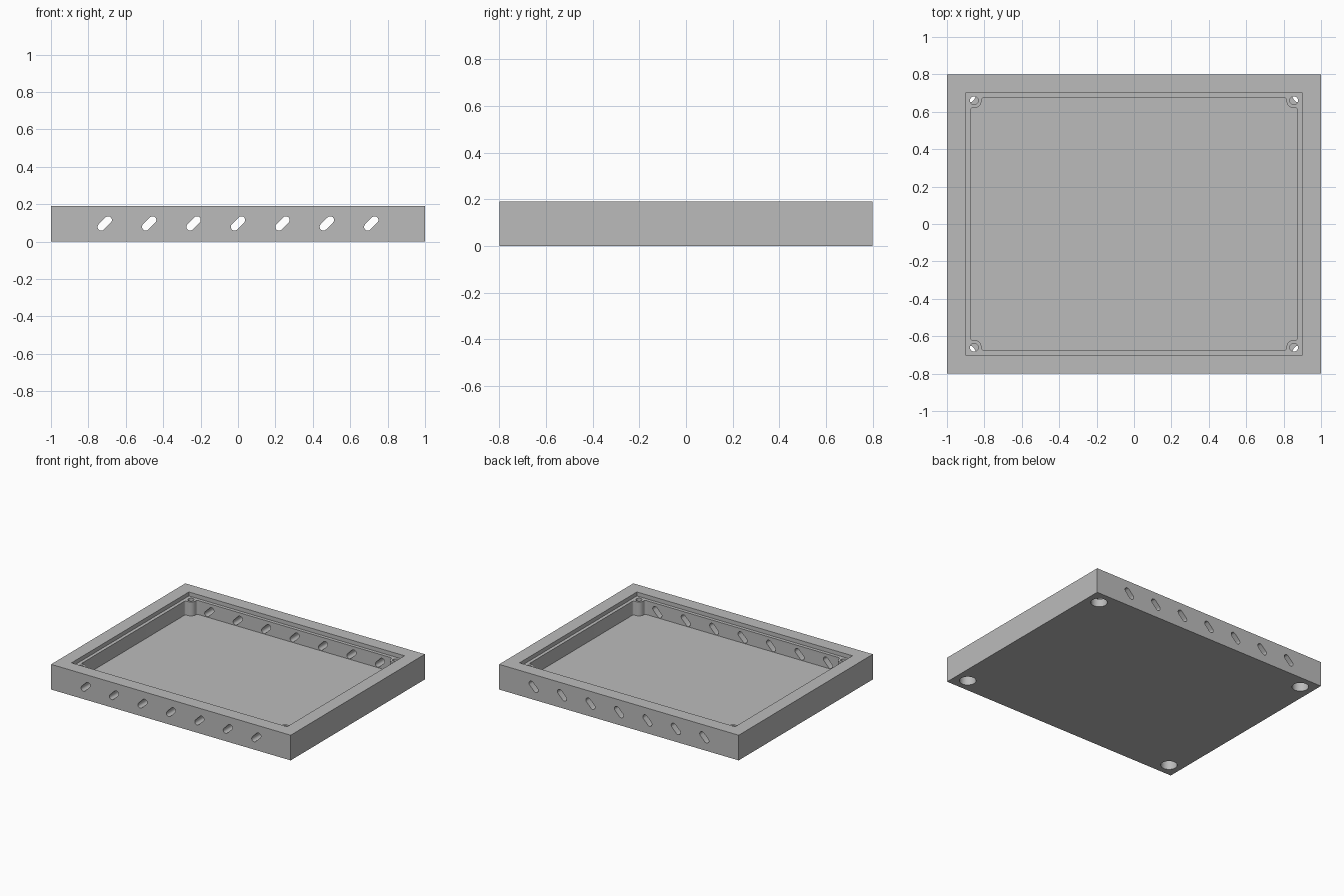
import bpy, bmesh
from math import sin, cos, pi, radians
from mathutils import Matrix, Vector

if "Cube" in bpy.data.objects:
    bpy.data.objects.remove(bpy.data.objects["Cube"])

HEIGHT, LEDGE, FLOOR = 0.19, 0.16, 0.055

grey = bpy.data.materials.new("plain grey")
grey.use_nodes = True
grey.diffuse_color = (0.5, 0.5, 0.5, 1)
grey.node_tree.nodes["Principled BSDF"].inputs["Base Color"].default_value = (0.5, 0.5, 0.5, 1)


def arc(cx, cy, r, start, end, steps):
    """Points along an arc, angles in degrees."""
    angles = [radians(start + (end - start) * i / steps) for i in range(steps + 1)]
    return [(cx + r * cos(a), cy + r * sin(a)) for a in angles]


def prism(name, outline, z0, z1, matrix=Matrix()):
    """Closed solid from a counter-clockwise outline, extruded along local z."""
    bm = bmesh.new()
    low = bm.faces.new([bm.verts.new((x, y, z0)) for x, y in outline])
    top = bmesh.ops.extrude_face_region(bm, geom=[low])["geom"]
    bmesh.ops.translate(bm, vec=(0, 0, z1 - z0),
                        verts=[g for g in top if isinstance(g, bmesh.types.BMVert)])
    bmesh.ops.transform(bm, matrix=matrix, verts=bm.verts)
    bmesh.ops.recalc_face_normals(bm, faces=bm.faces)
    mesh = bpy.data.meshes.new(name)
    bm.to_mesh(mesh)
    bm.free()
    mesh.materials.append(grey)
    obj = bpy.data.objects.new(name, mesh)
    bpy.context.collection.objects.link(obj)
    return obj


def rectangle(w, d):
    return [(-w, -d), (w, -d), (w, d), (-w, d)]


cutters = []


def cut(*args):
    obj = prism(*args)
    obj.hide_render = True
    cutters.append(obj)


# Outer block and the shallow lid recess
tray = prism("tray", rectangle(1, 0.8), 0, HEIGHT)
cut("lid_recess", rectangle(0.9, 0.7), LEDGE, HEIGHT + 0.1)

# Main cavity, its outline stepping around a rounded post in each corner
px, py, post_r, fillet = 0.855, 0.66, 0.04, 0.012
wall_x, wall_y = 0.875, 0.675
edge_x, edge_y = px - post_r, py - post_r
corner = (arc(wall_x - fillet, edge_y - fillet, fillet, 0, 90, 4)
          + arc(px, py, post_r, 270, 180, 8)
          + arc(edge_x - fillet, wall_y - fillet, fillet, 0, 90, 4))
outline = []
for sx, sy in ((1, 1), (-1, 1), (-1, -1), (1, -1)):
    points = [(x * sx, y * sy) for x, y in corner]
    outline += points if sx * sy > 0 else points[::-1]
cut("cavity", outline, FLOOR, LEDGE + 0.01)

# Screw hole in each post, and a wide pocket beneath, nearer the corner
for sx in (-1, 1):
    for sy in (-1, 1):
        cut("screw_hole", arc(px * sx, py * sy, 0.022, 0, 345, 23), 0.06, LEDGE + 0.02)
        cut("foot_pocket", arc(0.9 * sx, 0.7 * sy, 0.057, 0, 348.75, 31), -0.1, 0.1)

# Slanted vent slots running through the front and back walls
slot = arc(0.026, 0, 0.02, -90, 90, 10) + arc(-0.026, 0, 0.02, 90, 270, 10)
for i in range(-3, 4):
    turn = (Matrix.Translation(Vector((i * 0.2375, 0, 0.097)))
            @ Matrix.Rotation(pi / 2, 4, 'X') @ Matrix.Rotation(pi / 4, 4, 'Z'))
    cut("vent_slot", slot, -0.9, 0.9, turn)

# Carve everything out of the block, then drop the cutters
for cutter in cutters:
    mod = tray.modifiers.new(cutter.name, 'BOOLEAN')
    mod.operation, mod.solver, mod.object = 'DIFFERENCE', 'EXACT', cutter
bpy.context.view_layer.update()
carved = bpy.data.meshes.new_from_object(
    tray.evaluated_get(bpy.context.evaluated_depsgraph_get()))
tray.modifiers.clear()
tray.data = carved
carved.name = "tray"
for cutter in cutters:
    bpy.data.objects.remove(cutter)

# Smooth hole walls with crisp edges
bpy.ops.object.select_all(action='DESELECT')
tray.select_set(True)
bpy.context.view_layer.objects.active = tray
bpy.ops.object.shade_smooth_by_angle(angle=radians(30))
